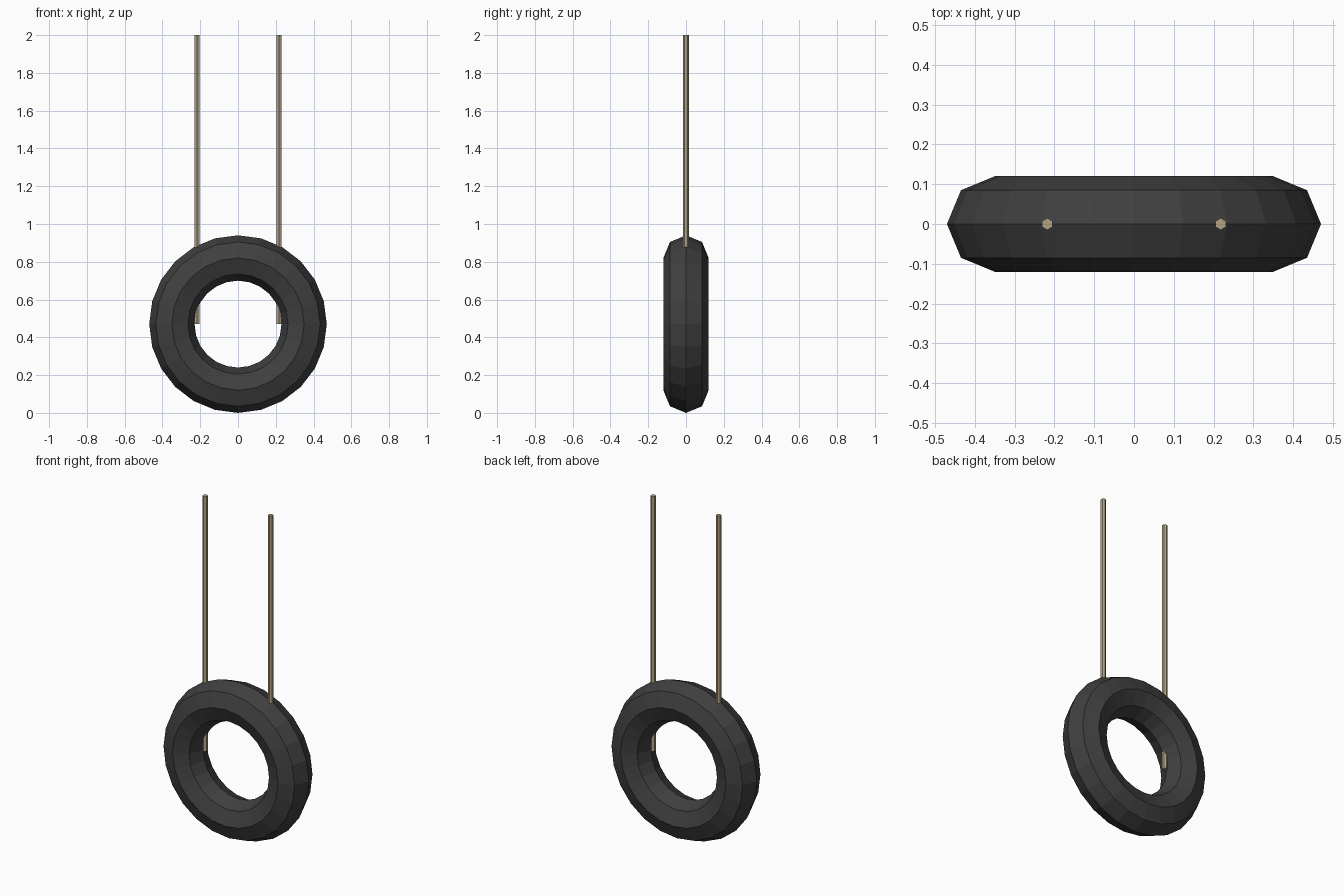
import bpy
from math import pi

if "Cube" in bpy.data.objects:
    bpy.data.objects.remove(bpy.data.objects["Cube"])


def paint(obj, name, color):
    mat = bpy.data.materials.new(name)
    mat.diffuse_color = color
    mat.use_nodes = True
    mat.node_tree.nodes["Principled BSDF"].inputs["Base Color"].default_value = mat.diffuse_color
    obj.data.materials.append(mat)


# Tire: low-poly ring standing upright, facing -y
bpy.ops.mesh.primitive_torus_add(
    major_segments=24, minor_segments=8,
    major_radius=0.35, minor_radius=0.12,
    location=(0, 0, 0.47), rotation=(pi / 2, 0, 0))
tire = bpy.context.object
tire.name = "tire"
paint(tire, "rubber", (0.05, 0.05, 0.05, 1))

# Two hexagonal ropes running down through the tire
ROPE_BOTTOM, ROPE_TOP = 0.47, 2.0
for side, label in ((-1, "left"), (1, "right")):
    bpy.ops.mesh.primitive_cylinder_add(
        vertices=6, radius=0.015, depth=ROPE_TOP - ROPE_BOTTOM,
        location=(side * 0.218, 0, (ROPE_TOP + ROPE_BOTTOM) / 2))
    rope = bpy.context.object
    rope.name = f"{label}_rope"
    paint(rope, f"{label}_rope_fibre", (0.45, 0.36, 0.23, 1))
